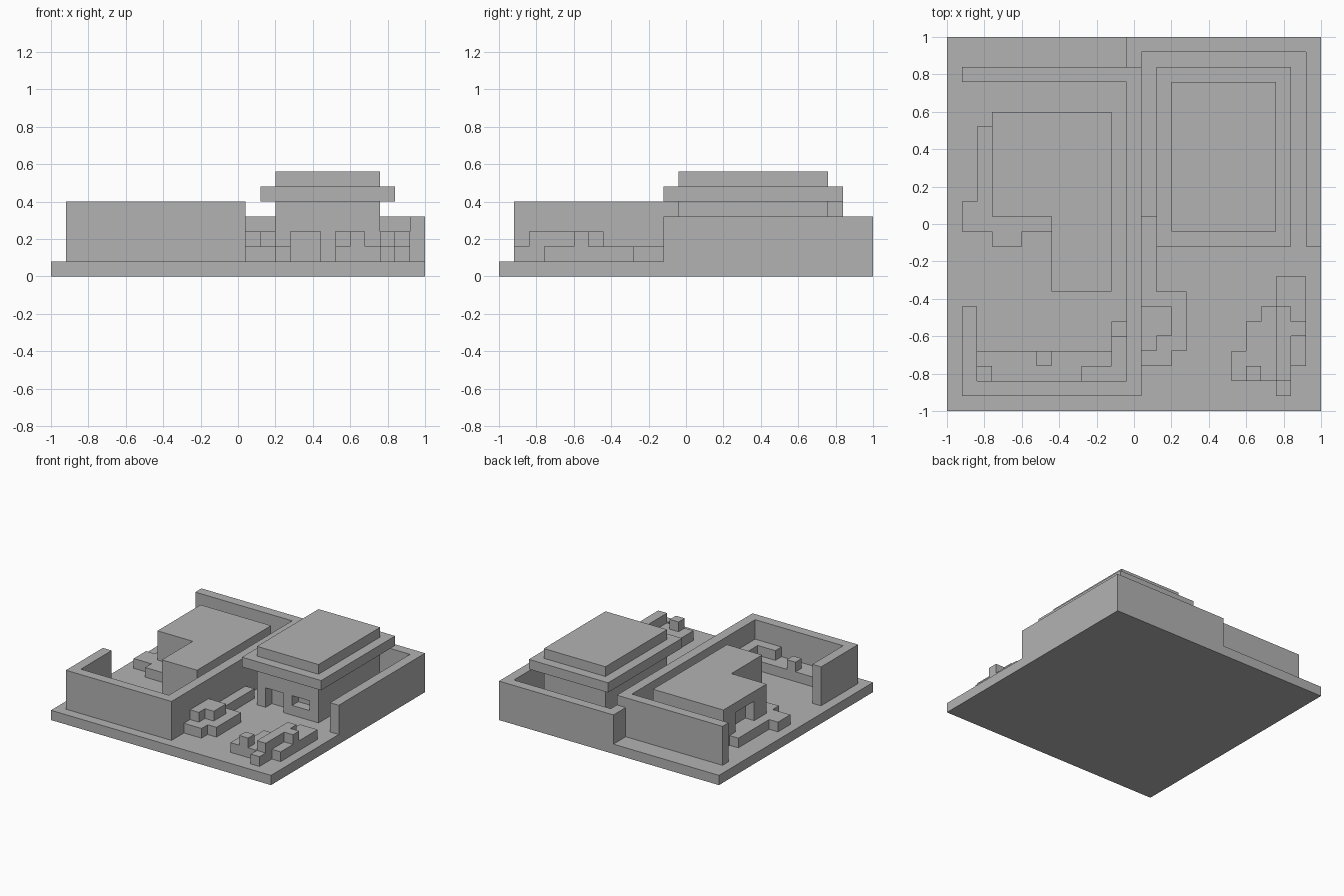
import bpy
import bmesh

old = bpy.data.objects.get("Cube")
if old:
    bpy.data.objects.remove(old, do_unlink=True)

CELL = 0.08  # everything sits on a square grid of 25 cells

grey = bpy.data.materials.new("plain_grey")
grey.use_nodes = True
tone = (0.45, 0.45, 0.45, 1)
grey.diffuse_color = tone
grey.node_tree.nodes["Principled BSDF"].inputs["Base Color"].default_value = tone


def prism(name, outline, bottom, top):
    """Extrude a ground outline, given in grid cells, from bottom to top."""
    bm = bmesh.new()
    verts = [bm.verts.new((x * CELL - 1, y * CELL - 1, bottom * CELL)) for x, y in outline]
    face = bm.faces.new(verts)
    result = bmesh.ops.extrude_face_region(bm, geom=[face])
    for item in result["geom"]:
        if isinstance(item, bmesh.types.BMVert):
            item.co.z = top * CELL
    bmesh.ops.recalc_face_normals(bm, faces=bm.faces)
    mesh = bpy.data.meshes.new(name)
    bm.to_mesh(mesh)
    bm.free()
    mesh.materials.append(grey)
    obj = bpy.data.objects.new(name, mesh)
    bpy.context.scene.collection.objects.link(obj)
    return obj


def rect(left, front, right, back):
    return [(left, front), (right, front), (right, back), (left, back)]


def recess(target, name, footprint, bottom, top):
    """Cut a door or window recess."""
    cutter = prism(name + "_cutter", footprint, bottom, top)
    cutter.hide_render = True
    cutter.hide_viewport = True
    mod = target.modifiers.new(name, "BOOLEAN")
    mod.operation = "DIFFERENCE"
    mod.solver = "EXACT"
    mod.object = cutter


# Ground slab
prism("ground_slab", rect(0, 0, 25, 25), 0, 1)

# Boundary walls of the two yards
prism("tall_yard_wall", [(1, 1), (1, 7), (2, 7), (2, 2), (12, 2), (12, 22),
                         (1, 22), (1, 23), (13, 23), (13, 1)], 1, 5)
prism("low_yard_wall", [(12, 23), (12, 25), (25, 25), (25, 11), (24, 11),
                        (24, 24), (13, 24), (13, 23)], 1, 4)

# Square house with a stepped roof
house = prism("square_house", rect(15, 12, 22, 22), 1, 5)
recess(house, "door", rect(16, 11.5, 18, 13), 0.5, 3)
recess(house, "window", rect(19, 11.5, 21, 13), 2, 3)
prism("roof_eaves", rect(14, 11, 23, 23), 5, 6)
prism("roof_top", rect(15, 12, 22, 22), 6, 7)

# Flat-roofed house with a front wing
wing_house = prism("wing_house", [(3, 13), (3, 20), (11, 20), (11, 8), (7, 8), (7, 13)], 1, 5)
recess(wing_house, "side_window", rect(2.5, 15, 4, 18), 2, 4)

# Planting: a low tier each, then raised clumps
low_tiers = {
    "corner_hedge": [(3, 19), (2, 19), (2, 14), (1, 14), (1, 12), (3, 12), (3, 11),
                     (5, 11), (5, 12), (7, 12), (7, 13), (3, 13)],
    "front_hedge": [(2, 2), (2, 4), (11, 4), (11, 6), (12, 6), (12, 2)],
    "middle_hedge": [(13, 3), (13, 13), (14, 13), (14, 8), (16, 8), (16, 4), (15, 4), (15, 3)],
    "open_bush": [(22, 9), (24, 9), (24, 3), (23, 3), (23, 1), (22, 1), (22, 2),
                  (19, 2), (19, 4), (20, 4), (20, 6), (21, 6), (21, 7), (22, 7)],
}
raised_clumps = {
    "front_hedge_corner": rect(2, 2, 3, 3),
    "front_hedge_clump": rect(6, 3, 7, 4),
    "front_hedge_end": [(9, 2), (9, 3), (11, 3), (11, 5), (12, 5), (12, 2)],
    "middle_hedge_clump": [(13, 4), (13, 7), (15, 7), (15, 5), (14, 5), (14, 4)],
    "open_bush_clump": rect(20, 2, 21, 3),
    "open_bush_ridge": [(22, 2), (22, 7), (23, 7), (23, 6), (24, 6), (24, 5), (23, 5), (23, 2)],
}
for name, outline in low_tiers.items():
    prism(name, outline, 1, 2)
for name, outline in raised_clumps.items():
    prism(name, outline, 2, 3)
